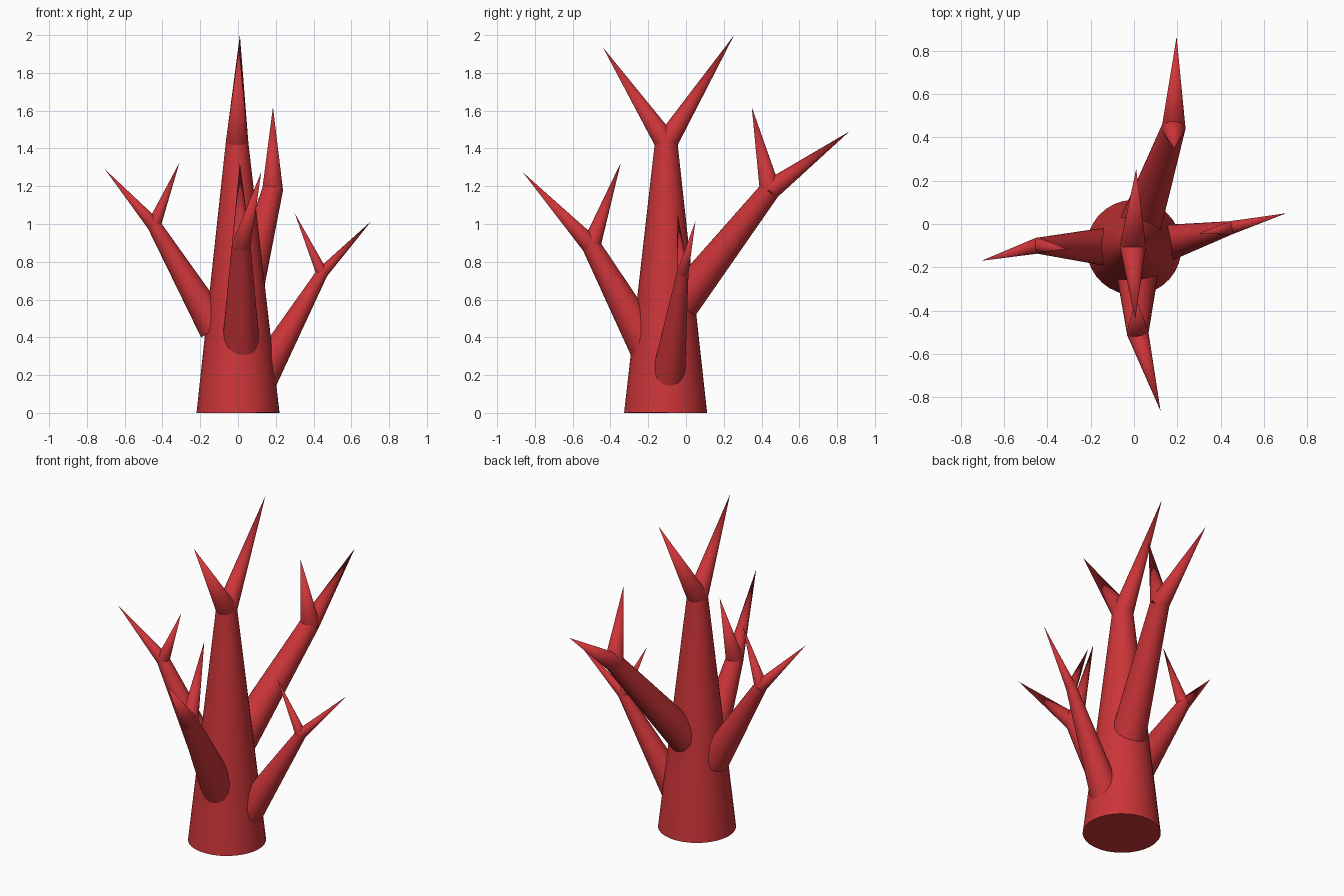
import bpy
from math import radians
from mathutils import Vector

if "Cube" in bpy.data.objects:
    bpy.data.objects.remove(bpy.data.objects["Cube"])

mat = bpy.data.materials.new("coral_red")
mat.diffuse_color = (0.6, 0.035, 0.04, 1)
mat.use_nodes = True
mat.node_tree.nodes["Principled BSDF"].inputs["Base Color"].default_value = mat.diffuse_color


def limb(name, start, end, r1, r2=0.0):
    """Tapered round limb between two points."""
    a, b = Vector(start), Vector(end)
    d = b - a
    bpy.ops.mesh.primitive_cone_add(vertices=32, radius1=r1, radius2=r2,
                                    depth=d.length, location=(a + b) / 2,
                                    rotation=d.to_track_quat('Z', 'Y').to_euler())
    ob = bpy.context.object
    ob.name = name
    ob.data.materials.append(mat)
    bpy.ops.object.shade_smooth_by_angle(angle=radians(40))


# name: start, end, start radius, end radius, tips of the two twigs
limbs = {
    "trunk": ((0, -0.108, 0), (-0.005, -0.105, 1.43), 0.22, 0.06,
              [(0.01, 0.255, 2.0), (0.005, -0.44, 1.935)]),
    "left_branch": ((-0.118, -0.105, 0.446), (-0.445, -0.1, 0.995), 0.09, 0.037,
                    [(-0.705, -0.17, 1.29), (-0.31, -0.115, 1.325)]),
    "right_branch": ((0.12, -0.095, 0.18), (0.445, -0.018, 0.74), 0.09, 0.031,
                     [(0.705, 0.05, 1.015), (0.3, -0.045, 1.058)]),
    "front_branch": ((0.015, -0.205, 0.355), (0.017, -0.502, 0.885), 0.1, 0.05,
                     [(0.123, -0.865, 1.275), (0.01, -0.345, 1.325)]),
    "back_branch": ((0.02, -0.03, 0.575), (0.183, 0.445, 1.18), 0.1, 0.055,
                    [(0.197, 0.865, 1.49), (0.185, 0.348, 1.62)]),
}

# Each limb ends in a fork of two pointed twigs
for name, (start, end, r1, r2, tips) in limbs.items():
    limb(name, start, end, r1, r2)
    for i, tip in enumerate(tips):
        limb(f"{name}_twig_{i + 1}", end, tip, r2)
